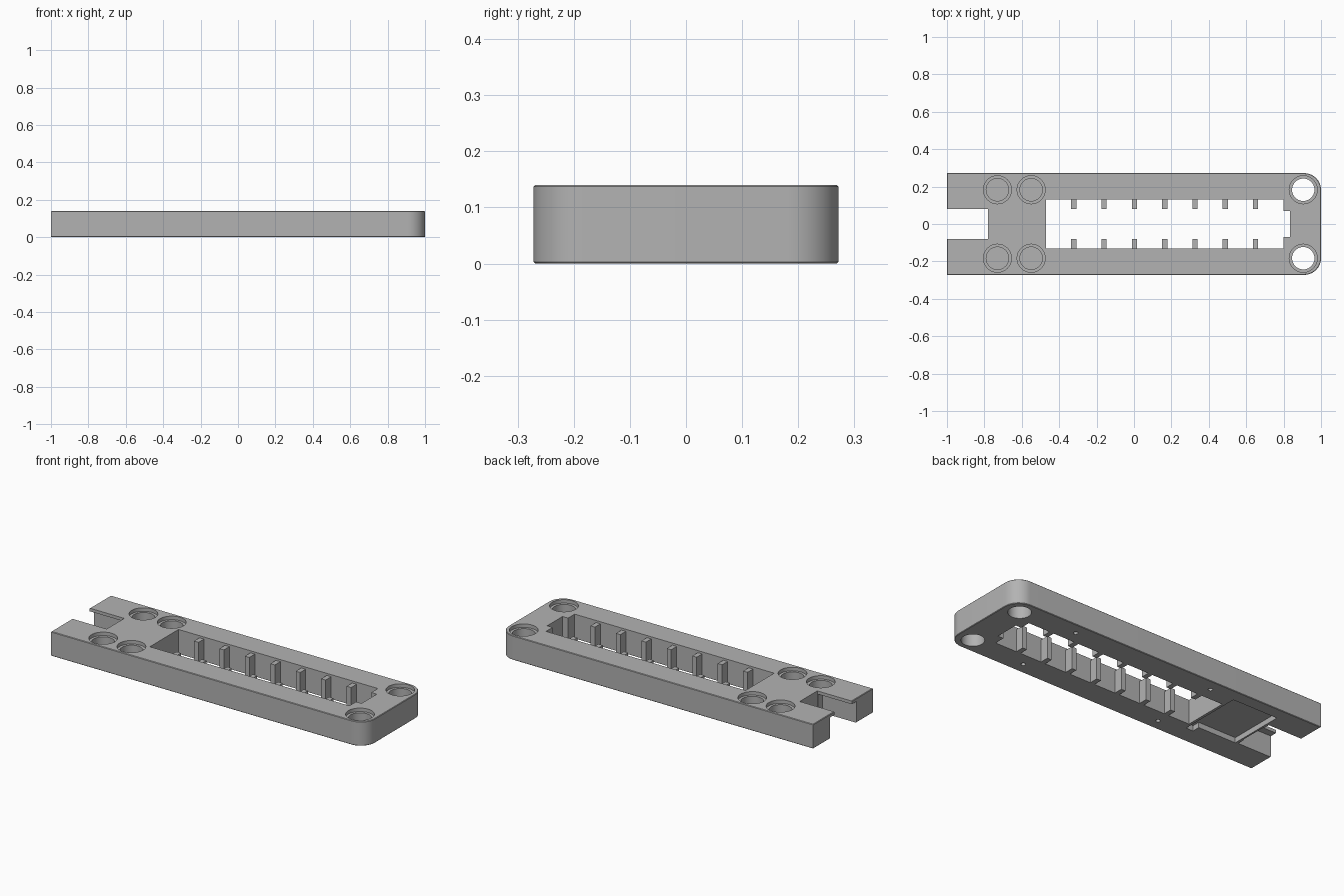
import bpy
import bmesh
from math import sin, cos, pi

cube = bpy.data.objects.get("Cube")
if cube:
    bpy.data.objects.remove(cube, do_unlink=True)

HALF_W, H = 0.272, 0.14

grey = bpy.data.materials.new("plain_grey")
grey.use_nodes = True
colour = (0.45, 0.45, 0.45, 1)
grey.diffuse_color = colour
grey.node_tree.nodes["Principled BSDF"].inputs["Base Color"].default_value = colour


def prism(name, outline, z0, z1, bevel=0):
    """Extrude a flat outline between two heights."""
    bm = bmesh.new()
    face = bm.faces.new([bm.verts.new((x, y, z0)) for x, y in outline])
    ext = bmesh.ops.extrude_face_region(bm, geom=[face])
    for v in ext["geom"]:
        if isinstance(v, bmesh.types.BMVert):
            v.co.z = z1
    bmesh.ops.recalc_face_normals(bm, faces=bm.faces)
    if bevel:
        rims = [e for e in bm.edges if abs(e.verts[0].co.z - e.verts[1].co.z) < 1e-6]
        bmesh.ops.bevel(bm, geom=rims, offset=bevel, segments=1, affect="EDGES")
    mesh = bpy.data.meshes.new(name)
    bm.to_mesh(mesh)
    bm.free()
    obj = bpy.data.objects.new(name, mesh)
    bpy.context.collection.objects.link(obj)
    mesh.materials.append(grey)
    return obj


def arc(x, y, r, start, end, n):
    return [(x + r * cos(start + (end - start) * i / n),
             y + r * sin(start + (end - start) * i / n)) for i in range(n + 1)]


def cut(outline, z0, z1):
    """Subtract a prism from the body."""
    cutter = prism("cutter", outline, z0, z1)
    cutter.hide_render = True
    mod = body.modifiers.new("cut", "BOOLEAN")
    mod.operation, mod.solver, mod.object = "DIFFERENCE", "EXACT", cutter
    bpy.ops.object.modifier_apply(modifier=mod.name)
    bpy.data.objects.remove(cutter, do_unlink=True)


def box(x0, x1, y0, y1):
    return [(x0, y0), (x1, y0), (x1, y1), (x0, y1)]


def disc(x, y, r):
    return arc(x, y, r, 0, 2 * pi, 48)[:-1]


# Body: long bar with one rounded end
R = 0.09
outline = [(-1, HALF_W), (-1, -HALF_W)]
outline += arc(1 - R, -HALF_W + R, R, -pi / 2, 0, 12)
outline += arc(1 - R, HALF_W - R, R, 0, pi / 2, 12)
body = prism("body", outline, 0, H, 0.003)
bpy.context.view_layer.objects.active = body
body.select_set(True)

# Window outline: teeth along both sides and a narrow notch at the end
WALL, TOOTH = 0.13, 0.08
side = [(-0.47, -WALL)]
for i in range(7):
    x = -0.322 + i * 0.162
    side += [(x - 0.014, -WALL), (x - 0.014, -TOOTH), (x + 0.014, -TOOTH), (x + 0.014, -WALL)]
side += [(0.8, -WALL), (0.8, -0.07), (0.835, -0.07)]
cut(side + [(x, -y) for x, y in reversed(side)], -0.1, 0.3)
# Teeth stop just under the top face
cut(box(-0.46, 0.795, -WALL, WALL), H - 0.012, 0.3)

# End slot, wider under two thin lips
cut(box(-1.1, -0.78, -TOOTH, TOOTH), -0.1, 0.3)
cut(box(-1.1, -0.785, -0.12, 0.12), -0.1, H - 0.018)

# Shallow pocket under the bridge
cut(box(-0.77, -0.485, -0.125, 0.2), -0.1, 0.03)
cut(box(-0.53, -0.485, -0.17, -0.12), -0.1, 0.03)

# Stepped round holes, pin holes
for s in (-1, 1):
    for x, floor in ((-0.73, 0.05), (-0.55, 0.05), (0.905, -0.1)):
        cut(disc(x, s * 0.183, 0.075), H - 0.02, 0.3)
        cut(disc(x, s * 0.183, 0.06), floor, 0.3)
    for x in (-0.33, 0.555):
        cut(disc(x, s * 0.205, 0.012), -0.1, 0.06)

bpy.ops.object.shade_smooth_by_angle(angle=0.5)
